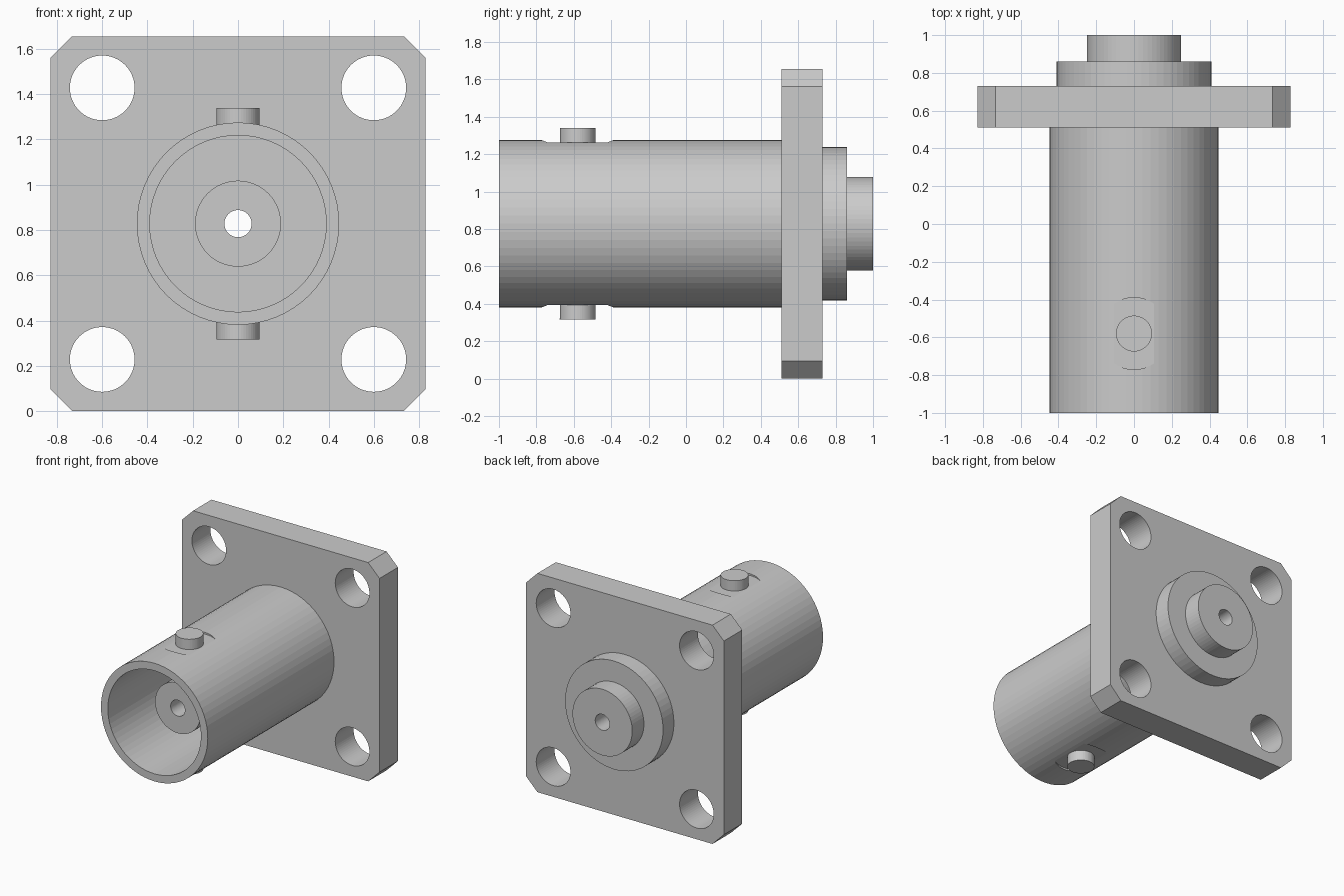
import bpy, bmesh, math
from mathutils import Matrix, Vector

if "Cube" in bpy.data.objects:
    bpy.data.objects.remove(bpy.data.objects["Cube"], do_unlink=True)

AXIS_Z = 0.828
SIDES = 64

metal = bpy.data.materials.new("plain grey metal")
metal.use_nodes = True
GREY = (0.6, 0.6, 0.6, 1)
metal.diffuse_color = GREY
metal.node_tree.nodes["Principled BSDF"].inputs["Base Color"].default_value = GREY


def make_object(name, bm):
    bmesh.ops.recalc_face_normals(bm, faces=bm.faces)
    mesh = bpy.data.meshes.new(name)
    bm.to_mesh(mesh)
    bm.free()
    mesh.materials.append(metal)
    obj = bpy.data.objects.new(name, mesh)
    bpy.context.collection.objects.link(obj)
    return obj


def cylinder(name, radius, start, end, sides=SIDES):
    """Cylinder running between two points."""
    start, end = Vector(start), Vector(end)
    span = end - start
    turn = span.to_track_quat('Z', 'Y').to_matrix().to_4x4()
    bm = bmesh.new()
    bmesh.ops.create_cone(bm, cap_ends=True, segments=sides, radius1=radius,
                          radius2=radius, depth=span.length,
                          matrix=Matrix.Translation((start + end) / 2) @ turn)
    return make_object(name, bm)


def lathe(name, profile):
    """Closed (radius, y) profile turned about the connector axis."""
    bm = bmesh.new()
    rings = []
    for r, y in profile:
        angles = [math.tau * i / SIDES for i in range(SIDES)]
        rings.append([bm.verts.new((r * math.cos(a), y, AXIS_Z + r * math.sin(a)))
                      for a in angles])
    for k, ring in enumerate(rings):
        prev = rings[k - 1]
        for i in range(SIDES):
            j = (i + 1) % SIDES
            bm.faces.new((prev[i], prev[j], ring[j], ring[i]))
    return make_object(name, bm)


def cut(target, cutters):
    for cutter in cutters:
        cutter.hide_render = True
        mod = target.modifiers.new("cut", 'BOOLEAN')
        mod.operation = 'DIFFERENCE'
        mod.solver = 'EXACT'
        mod.object = cutter
        bpy.context.view_layer.objects.active = target
        bpy.ops.object.modifier_apply(modifier=mod.name)
        bpy.data.objects.remove(cutter, do_unlink=True)


# Square flange with clipped corners
half, clip = AXIS_Z, 0.095
inner = half - clip
corners = []
for sx, sz in ((1, 1), (-1, 1), (-1, -1), (1, -1)):
    pair = [(sx * half, sz * inner), (sx * inner, sz * half)]
    corners += pair if sx * sz > 0 else pair[::-1]
bm = bmesh.new()
face = bm.faces.new([bm.verts.new((x, 0.51, AXIS_Z + z)) for x, z in corners])
side = bmesh.ops.extrude_face_region(bm, geom=[face])
bmesh.ops.translate(bm, vec=(0, 0.22, 0),
                    verts=[v for v in side["geom"] if isinstance(v, bmesh.types.BMVert)])
flange = make_object("mounting_flange", bm)

# Four screw holes, and a centre opening filled by the body
holes = [cylinder("hole_cutter", 0.143, (x, 0.3, AXIS_Z + z), (x, 0.9, AXIS_Z + z))
         for x in (-0.6, 0.6) for z in (-0.6, 0.6)]
holes.append(cylinder("hole_cutter", 0.3, (0, 0.3, AXIS_Z), (0, 0.9, AXIS_Z)))
cut(flange, holes)

# Hollow barrel, inner core with through bore, and stepped rear end
body = lathe("barrel_body", [
    (0.447, -1), (0.447, 0.6), (0.41, 0.6), (0.41, 0.86), (0.25, 0.86), (0.25, 1),
    (0.06, 1), (0.06, -0.72), (0.19, -0.72), (0.19, 0.2), (0.39, 0.2), (0.39, -1)])

# Shallow round flats around the locking pins
PIN_Y = -0.58
cut(body, [cylinder("flat_cutter", 0.19, (0, PIN_Y, AXIS_Z + s * 0.434),
                    (0, PIN_Y, AXIS_Z + s * 0.6)) for s in (1, -1)])

# Locking pins above and below
for s, name in ((1, "top_locking_pin"), (-1, "bottom_locking_pin")):
    cylinder(name, 0.095, (0, PIN_Y, AXIS_Z + s * 0.42), (0, PIN_Y, AXIS_Z + s * 0.512), 48)
